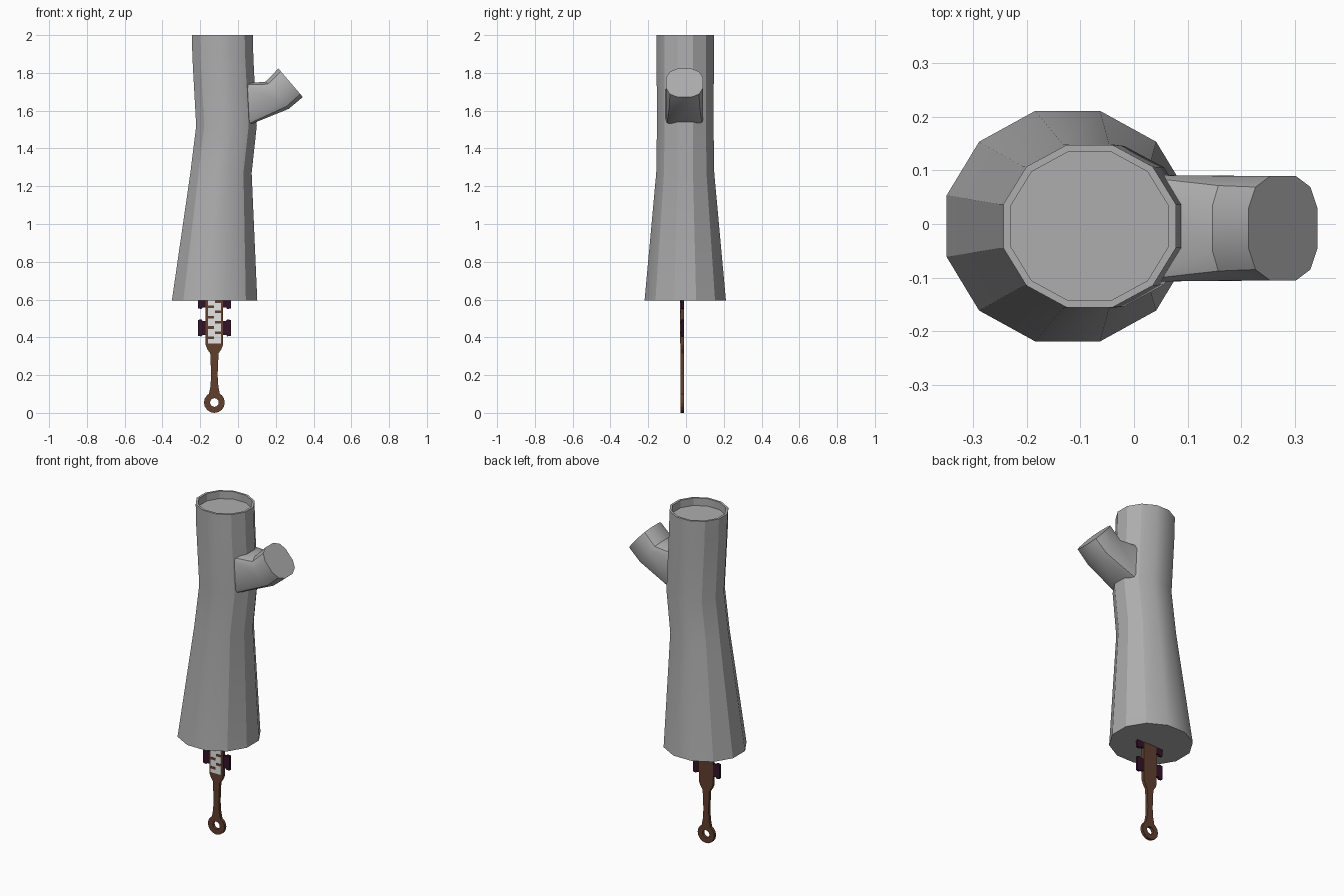
import bpy
import bmesh
from math import cos, sin, pi, radians, copysign

cube = bpy.data.objects.get("Cube")
if cube:
    bpy.data.objects.remove(cube, do_unlink=True)


def material(name, rgb):
    m = bpy.data.materials.new(name)
    m.use_nodes = True
    m.diffuse_color = (*rgb, 1)
    m.node_tree.nodes["Principled BSDF"].inputs["Base Color"].default_value = (*rgb, 1)
    return m


GREY = material("grey_bark", (0.42, 0.42, 0.42))
BROWN = material("brown_metal", (0.12, 0.05, 0.028))
PALE = material("pale_panel", (0.78, 0.78, 0.78))
PURPLE = material("dark_purple", (0.034, 0.006, 0.022))


def finish(name, bm, mat, smooth=False):
    bmesh.ops.recalc_face_normals(bm, faces=bm.faces)
    me = bpy.data.meshes.new(name)
    bm.to_mesh(me)
    bm.free()
    ob = bpy.data.objects.new(name, me)
    bpy.context.collection.objects.link(ob)
    me.materials.append(mat)
    if smooth:
        bpy.ops.object.select_all(action='DESELECT')
        ob.select_set(True)
        bpy.context.view_layer.objects.active = ob
        bpy.ops.object.shade_smooth_by_angle(angle=radians(29))
    return ob


def loft(name, rings, mat, smooth=True):
    """Skin a stack of equal-length rings and cap both ends."""
    bm = bmesh.new()
    loops = [[bm.verts.new(p) for p in ring] for ring in rings]
    n = len(loops[0])
    for a, b in zip(loops, loops[1:]):
        for i in range(n):
            j = (i + 1) % n
            bm.faces.new((a[i], a[j], b[j], b[i]))
    bm.faces.new(loops[0])
    bm.faces.new(loops[-1])
    return finish(name, bm, mat, smooth)


def prism(name, outline, y0, y1, mat):
    """Extrude an (x, z) outline between two y planes."""
    return loft(name, [[(x, y, z) for x, z in outline] for y in (y0, y1)], mat, False)


def box(name, x0, x1, z0, z1, y0, y1, mat):
    return prism(name, [(x0, z0), (x1, z0), (x1, z1), (x0, z1)], y0, y1, mat)


# Trunk: twelve-sided, bent, with a shallow rim around the recessed top
# Each row: centre x, radius x, radius y, z
trunk = [
    (-0.124, 0.234, 0.223, 0.595),
    (-0.090, 0.168, 0.159, 1.27),
    (-0.061, 0.166, 0.155, 1.52),
    (-0.080, 0.167, 0.157, 1.88),
    (-0.083, 0.167, 0.157, 2.00),
    (-0.083, 0.153, 0.144, 2.00),
    (-0.083, 0.153, 0.144, 1.955),
]
angles = [radians(15 + 30 * i) for i in range(12)]
loft("trunk", [[(cx + rx * cos(a), -0.004 + ry * sin(a), z) for a in angles]
               for cx, rx, ry, z in trunk], GREY)


# Branch: a squarish root turning into a rounded, upward-tilted stub
def branch_ring(low, high, half_width, power):
    ring = []
    for a in angles:
        u = copysign(abs(cos(a)) ** power, cos(a))
        v = copysign(abs(sin(a)) ** power, sin(a))
        t = (v + 1) / 2
        ring.append((low[0] + (high[0] - low[0]) * t, -0.008 + half_width * u,
                     low[1] + (high[1] - low[1]) * t))
    return ring


loft("branch", [
    branch_ring((0.050, 1.52), (0.038, 1.745), 0.10, 0.2),
    branch_ring((0.27, 1.608), (0.145, 1.755), 0.10, 0.65),
    branch_ring((0.345, 1.67), (0.212, 1.825), 0.10, 0.75),
], GREY)

# Key: flat shaft widening into a holder plate
KX, Y0, Y1 = -0.125, -0.029, -0.011
half = [(0.046, 0.63), (0.046, 0.36), (0.036, 0.335), (0.022, 0.315),
        (0.017, 0.20), (0.021, 0.14), (0.030, 0.095)]
prism("key_shaft", [(KX + x, z) for x, z in half] +
      [(KX - x, z) for x, z in reversed(half)], Y0, Y1, BROWN)

# Key ring: flat washer
bm = bmesh.new()
N = 16
section = [(0.055, Y0), (0.055, Y1), (0.023, Y1), (0.023, Y0)]
cols = [[bm.verts.new((KX + r * cos(2 * pi * i / N), y, 0.055 + r * sin(2 * pi * i / N)))
         for r, y in section] for i in range(N)]
for i in range(N):
    a, b = cols[i], cols[(i + 1) % N]
    for k in range(4):
        m = (k + 1) % 4
        bm.faces.new((a[k], a[m], b[m], b[k]))
finish("key_ring", bm, BROWN)

# Pale front panel with alternating notches
box("key_panel", KX - 0.035, KX + 0.035, 0.367, 0.62, Y0 - 0.002, Y0 + 0.002, PALE)
for i in range(4):
    z = 0.39 + i * 0.055
    box(f"notch_left_{i}", KX - 0.037, KX - 0.003, z, z + 0.014, Y0 - 0.004, Y0, BROWN)
    z += 0.028
    box(f"notch_right_{i}", KX + 0.003, KX + 0.037, z, z + 0.014, Y0 - 0.004, Y0, BROWN)

# Dark side lugs
for side, label in ((-1, "right"), (1, "left")):
    for z0, z1, row in ((0.405, 0.495, "lower"), (0.55, 0.62, "upper")):
        lug = [(0.043, z0 + 0.008), (0.062, z0 + 0.008), (0.068, z0), (0.088, z0 + 0.003),
               (0.088, z1 - 0.003), (0.068, z1), (0.062, z1 - 0.008), (0.043, z1 - 0.008)]
        prism(f"lug_{label}_{row}", [(KX + side * x, z) for x, z in lug],
              Y0 + 0.002, Y1 - 0.002, PURPLE)
